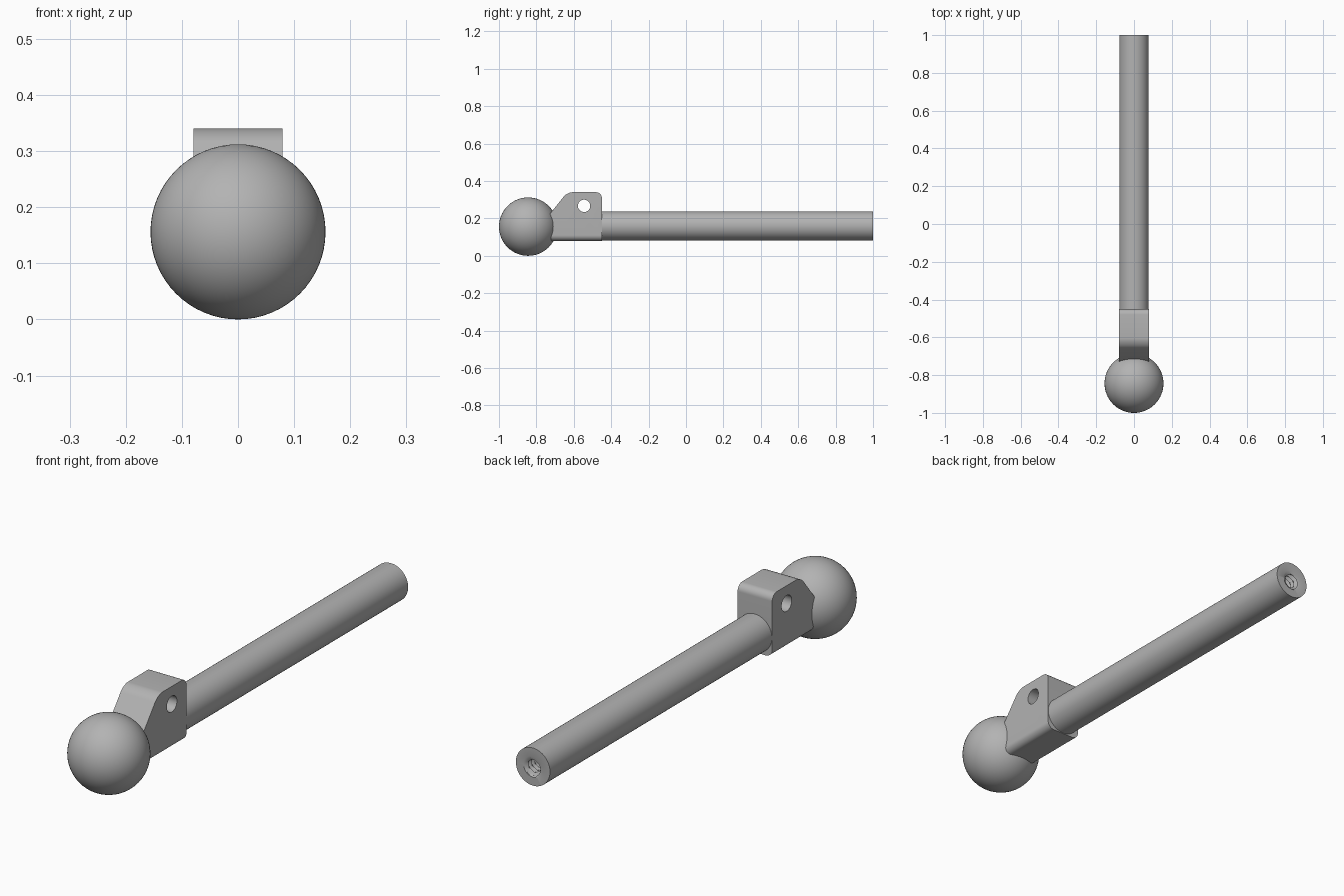
import bpy, bmesh, math
from mathutils import Matrix, Vector

if "Cube" in bpy.data.objects:
    bpy.data.objects.remove(bpy.data.objects["Cube"])

steel = bpy.data.materials.new("grey steel")
steel.use_nodes = True
steel.diffuse_color = (0.45, 0.45, 0.45, 1)
steel.node_tree.nodes["Principled BSDF"].inputs["Base Color"].default_value = steel.diffuse_color

AXIS_Z = 0.16
ROD_R = 0.078
BORE_R = 0.043
SIDES = 64


def make_object(name, bm):
    bmesh.ops.recalc_face_normals(bm, faces=bm.faces)
    mesh = bpy.data.meshes.new(name)
    bm.to_mesh(mesh)
    bm.free()
    mesh.materials.append(steel)
    obj = bpy.data.objects.new(name, mesh)
    bpy.context.collection.objects.link(obj)
    return obj


def smooth(obj):
    bpy.ops.object.select_all(action="DESELECT")
    obj.select_set(True)
    bpy.context.view_layer.objects.active = obj
    bpy.ops.object.shade_smooth_by_angle(angle=math.radians(30))


def ring(bm, y, radius):
    """Circle of vertices around the rod axis; radius is a function of the turn."""
    verts = []
    for i in range(SIDES):
        turn = i / SIDES
        a = turn * math.tau
        r = radius(turn)
        verts.append(bm.verts.new((r * math.cos(a), y, AXIS_Z + r * math.sin(a))))
    return verts


# Ball
bm = bmesh.new()
bmesh.ops.create_uvsphere(bm, u_segments=64, v_segments=32, radius=0.156,
                          matrix=Matrix.Translation((0, -0.844, 0.156)))
smooth(make_object("ball", bm))

# Rod with a helical thread cut into its far end
bm = bmesh.new()
rings = [ring(bm, -0.47, lambda t: ROD_R), ring(bm, 1.0, lambda t: ROD_R),
         ring(bm, 1.0, lambda t: BORE_R)]
PITCH, STEPS, TURNS = 0.02, 6, 12
for k in range(1, STEPS * TURNS + 1):
    depth = k / STEPS
    rings.append(ring(bm, 1.0 - depth * PITCH,
                      lambda t: BORE_R - 0.018 * (1 - abs(2 * ((depth + t) % 1) - 1))))
bm.faces.new(rings[0])
bm.faces.new(rings[-1])
for a, b in zip(rings, rings[1:]):
    for i in range(SIDES):
        j = (i + 1) % SIDES
        bm.faces.new((a[i], a[j], b[j], b[i]))
smooth(make_object("threaded_rod", bm))

# Lug block: side profile extruded across, with rounded edges
profile = [(-0.727, 0.08), (-0.45, 0.08), (-0.45, 0.34), (-0.635, 0.34), (-0.727, 0.225)]
bm = bmesh.new()
face = bm.faces.new([bm.verts.new((-0.079, y, z)) for y, z in profile])
side = bmesh.ops.extrude_face_region(bm, geom=[face])["geom"]
bmesh.ops.translate(bm, vec=(0.158, 0, 0),
                    verts=[v for v in side if isinstance(v, bmesh.types.BMVert)])


def rounded(edge):
    d = edge.verts[1].co - edge.verts[0].co
    mid = (edge.verts[0].co + edge.verts[1].co) / 2
    across_top = abs(d.x) > 0.1 and mid.z > 0.3
    along_bottom = abs(d.y) > 0.2 and mid.z < 0.1
    return across_top or along_bottom


bmesh.ops.bevel(bm, geom=[e for e in bm.edges if rounded(e)], offset=0.03,
                offset_type="OFFSET", segments=8, profile=0.5, affect="EDGES")
lug = make_object("lug_block", bm)

# Cross hole through the lug
bm = bmesh.new()
bmesh.ops.create_cone(bm, cap_ends=True, segments=48, radius1=0.033, radius2=0.033, depth=0.4,
                      matrix=Matrix.Translation((0, -0.545, 0.267)) @ Matrix.Rotation(math.pi / 2, 4, "Y"))
cutter = make_object("hole_cutter", bm)
cutter.hide_render = True
cut = lug.modifiers.new("cross hole", "BOOLEAN")
cut.operation = "DIFFERENCE"
cut.solver = "EXACT"
cut.object = cutter
bpy.context.view_layer.objects.active = lug
bpy.ops.object.modifier_apply(modifier=cut.name)
bpy.data.objects.remove(cutter)
smooth(lug)
